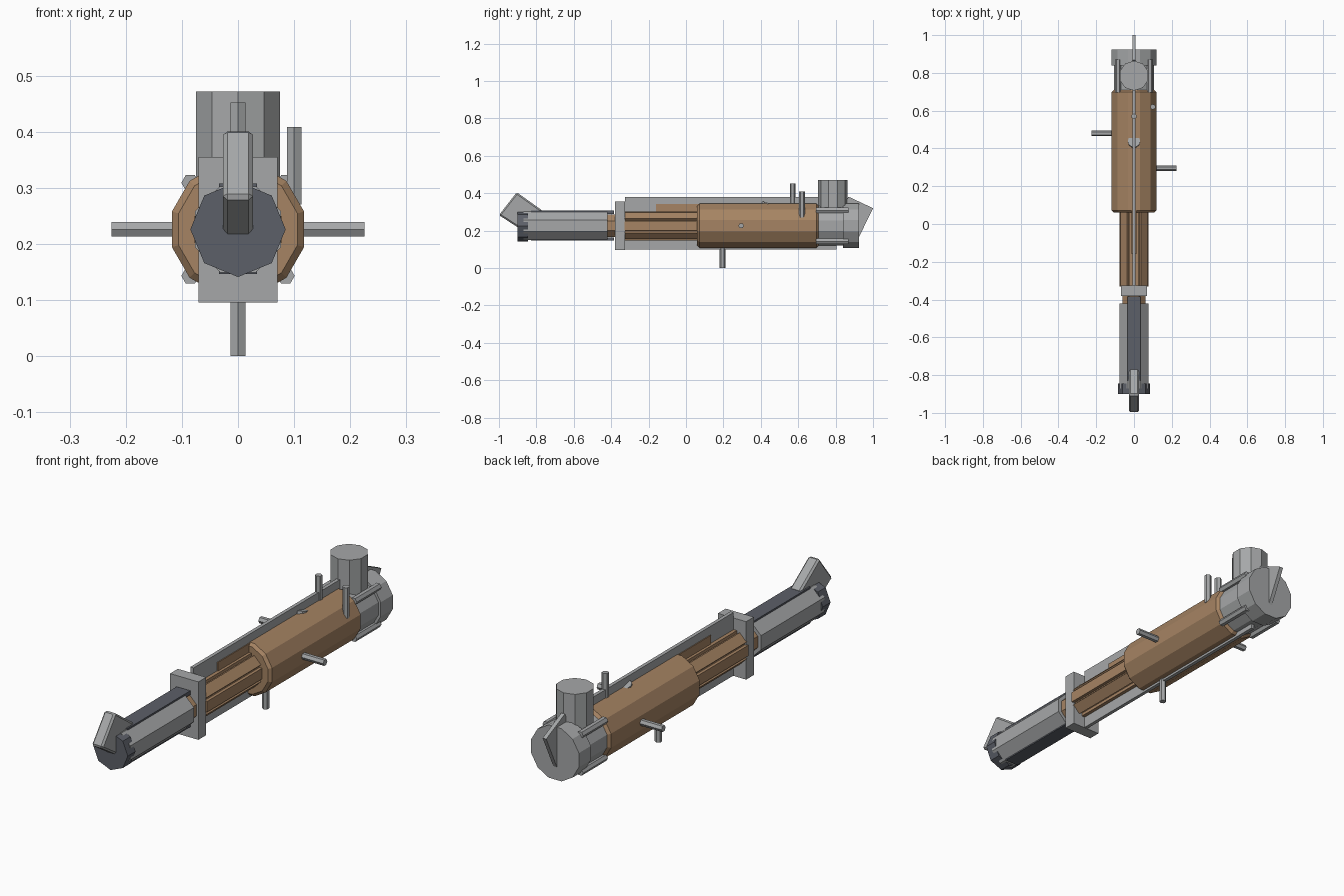
import bpy, bmesh, math
from mathutils import Matrix, Vector

cube = bpy.data.objects.get("Cube")
if cube:
    bpy.data.objects.remove(cube, do_unlink=True)

AXIS_Z = 0.226


def material(name, rgb):
    m = bpy.data.materials.new(name)
    m.use_nodes = True
    m.diffuse_color = (*rgb, 1)
    m.node_tree.nodes["Principled BSDF"].inputs["Base Color"].default_value = (*rgb, 1)
    return m


GREY = material("grey metal", (0.38, 0.39, 0.395))
BROWN = material("brown wood", (0.38, 0.23, 0.125))
DARK = material("dark steel", (0.107, 0.116, 0.14))


def place(axis, a, b, t):
    """Put a section point (a, b) at distance t along an axis."""
    return {"x": (t, a, b), "y": (a, t, b), "z": (a, b, t)}[axis]


def extrude(name, pts, axis, lo, hi, mat, bevel=0):
    bm = bmesh.new()
    ends = [[bm.verts.new(place(axis, a, b, t)) for a, b in pts] for t in (lo, hi)]
    for ring in ends:
        bm.faces.new(ring)
    for i in range(len(pts)):
        j = (i + 1) % len(pts)
        bm.faces.new((ends[0][i], ends[0][j], ends[1][j], ends[1][i]))
    bmesh.ops.recalc_face_normals(bm, faces=bm.faces)
    mesh = bpy.data.meshes.new(name)
    bm.to_mesh(mesh)
    bm.free()
    mesh.materials.append(mat)
    obj = bpy.data.objects.new(name, mesh)
    bpy.context.collection.objects.link(obj)
    if bevel:
        mod = obj.modifiers.new("edge bevel", "BEVEL")
        mod.width = bevel
        mod.segments = 1
        mod.limit_method = "ANGLE"
        mod.angle_limit = math.radians(50)
    return obj


def ring(n, r, centre=(0, AXIS_Z), turn=0.0):
    return [(centre[0] + r * math.cos(math.tau * (i + turn) / n),
             centre[1] + r * math.sin(math.tau * (i + turn) / n)) for i in range(n)]


def box(name, x, y, z, mat):
    pts = [(y[0], z[0]), (y[1], z[0]), (y[1], z[1]), (y[0], z[1])]
    return extrude(name, pts, "x", x[0], x[1], mat)


# Handle tube, end cap and dark grip strips
extrude("handle_tube", ring(8, 0.083, turn=0.5), "y", -0.87, -0.42, GREY)
extrude("handle_end_cap", ring(8, 0.085), "y", -0.9, -0.845, DARK)
box("upper_grip_strip", (-0.034, 0.034), (-0.83, -0.385), (0.29, 0.308), DARK)
box("lower_grip_strip", (-0.034, 0.034), (-0.83, -0.385), (0.146, 0.164), DARK)

# Tilted block on the front end
extrude("front_block", [(-1.0, 0.283), (-0.905, 0.405), (-0.765, 0.305), (-0.877, 0.203)],
        "x", -0.027, 0.027, GREY, bevel=0.008)

# Cross guard
box("cross_guard", (-0.07, 0.07), (-0.38, -0.325), (0.096, 0.355), GREY)

# Fluted shaft with a ridge on each of eight sides
flutes = []
for i in range(8):
    mid = math.tau * i / 8
    for r, off in ((0.068, -0.36), (0.081, -0.3), (0.081, 0.3), (0.068, 0.36)):
        flutes.append((r * math.cos(mid + off), AXIS_Z + r * math.sin(mid + off)))
extrude("fluted_shaft", flutes, "y", -0.33, 0.08, BROWN)
extrude("shaft_neck", ring(8, 0.066, turn=0.5), "y", -0.43, -0.33, BROWN)

# Main barrel and rear cap
extrude("main_barrel", ring(12, 0.122, turn=0.5), "y", 0.06, 0.71, BROWN, bevel=0.012)
extrude("rear_collar", ring(12, 0.11, turn=0.5), "y", 0.7, 0.85, GREY)
extrude("rear_cap", ring(12, 0.122, turn=0.5), "y", 0.84, 0.925, GREY)

# Four clamp rods around the rear collar
for sx, side in ((1, "left"), (-1, "right")):
    for sz, level in ((1, "upper"), (-1, "lower")):
        extrude(f"{level}_{side}_clamp_rod",
                ring(6, 0.016, (sx * 0.085, AXIS_Z + sz * 0.083)), "y", 0.695, 0.87, GREY)

# Long central blade with its wooden inlay
box("central_blade", (-0.008, 0.008), (-0.325, 0.805), (0.098, 0.38), GREY)
box("blade_inlay", (-0.012, 0.012), (-0.16, 0.1), (0.24, 0.342), BROWN)

# Tilted fin on the rear cap
extrude("rear_fin", [(0.868, 0.382), (1.0, 0.32), (0.925, 0.166), (0.795, 0.228)],
        "x", -0.009, 0.009, GREY)

# Upright drum on top of the rear end
extrude("top_drum", ring(10, 0.079, (0, 0.785), 0.5), "z", 0.29, 0.472, GREY)

# Pegs around the barrel: axis, section centre, start, end
pegs = {
    "top_peg": ("z", (0, 0.57), 0.33, 0.452),
    "upper_left_peg": ("z", (0.1, 0.62), 0.27, 0.408),
    "bottom_peg": ("z", (0, 0.195), 0, 0.12),
    "right_peg": ("x", (0.48, AXIS_Z), -0.225, -0.1),
    "left_peg": ("x", (0.295, AXIS_Z), 0.1, 0.225),
}
for name, (axis, centre, lo, hi) in pegs.items():
    extrude(name, ring(6, 0.015, centre, 0.5 if axis == "z" else 0), axis, lo, hi, GREY)

# Small tilted button on top of the barrel
button = extrude("barrel_button", ring(10, 0.033, (0, 0)), "z", -0.03, 0.014, GREY)
button.matrix_world = Matrix.Translation(Vector((0, 0.435, 0.335))) @ Matrix.Rotation(-0.26, 4, "X")
